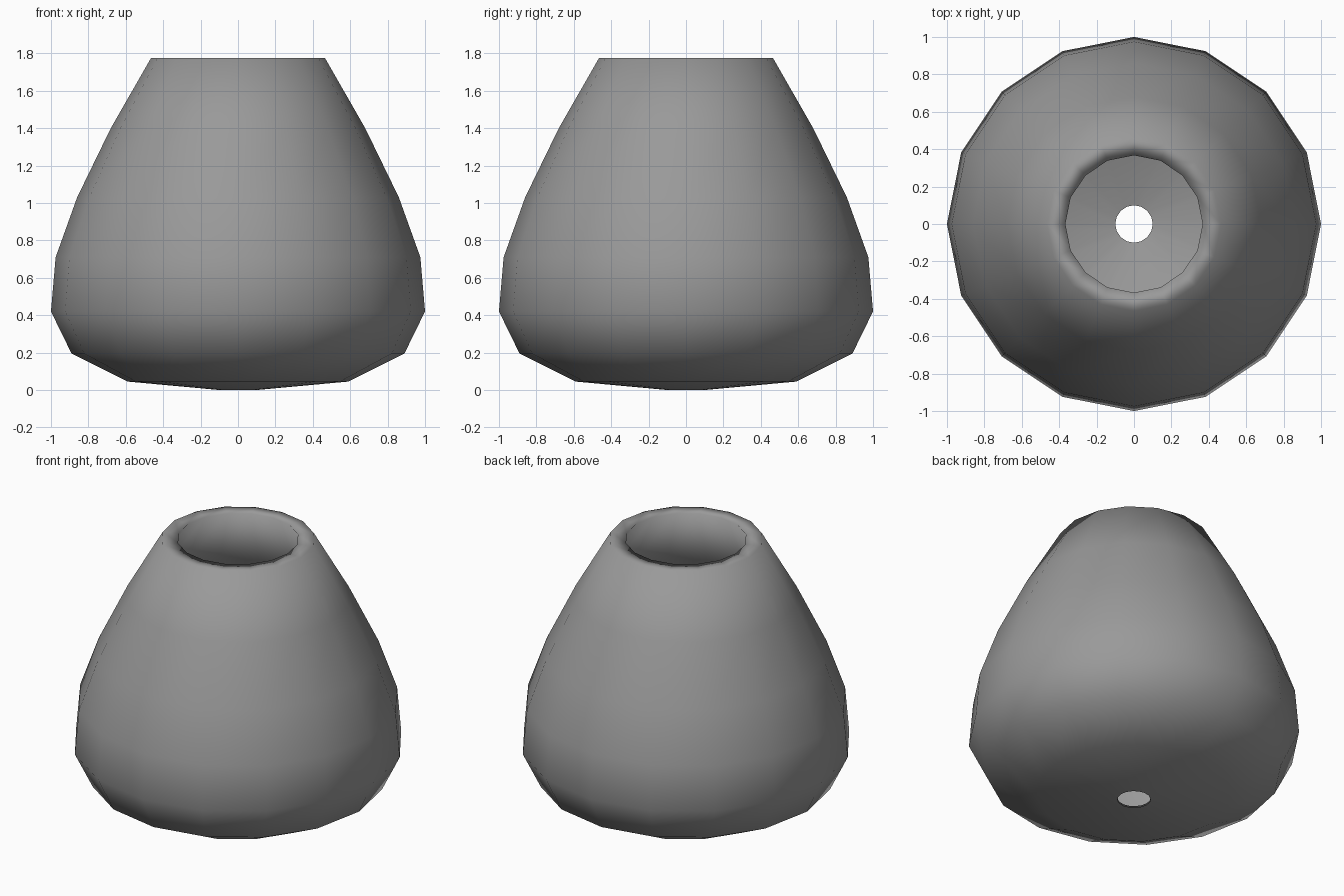
import bpy, bmesh
from math import cos, sin, tau

if "Cube" in bpy.data.objects:
    bpy.data.objects.remove(bpy.data.objects["Cube"])

SIDES = 16

# Wall section (radius, height): outside going up, flat rim, inside going down
outer = [(0.10, 0.0), (0.59, 0.045), (0.89, 0.195), (1.0, 0.42),
         (0.975, 0.71), (0.86, 1.03), (0.68, 1.40), (0.465, 1.775)]
inner = [(0.367, 1.775), (0.60, 1.36), (0.78, 1.0), (0.895, 0.69),
         (0.915, 0.44), (0.83, 0.26), (0.57, 0.12), (0.10, 0.01)]


def lathe(name, profile):
    """Spin a section around z into a smooth-shaded object."""
    bm = bmesh.new()
    rings = [[bm.verts.new((r * cos(tau * i / SIDES), r * sin(tau * i / SIDES), z))
              for i in range(SIDES)] for r, z in profile]
    for a, b in zip(rings, rings[1:]):
        for i in range(SIDES):
            j = (i + 1) % SIDES
            bm.faces.new((a[i], a[j], b[j], b[i])).smooth = True
    mesh = bpy.data.meshes.new(name)
    bm.to_mesh(mesh)
    bm.free()
    obj = bpy.data.objects.new(name, mesh)
    bpy.context.collection.objects.link(obj)
    return obj


# Hollow pot with a drain hole in the base
pot = lathe("pot", outer + inner)

# Dark grey clay
clay = bpy.data.materials.new("dark_grey")
clay.diffuse_color = (0.32, 0.32, 0.32, 1)
clay.use_nodes = True
clay.node_tree.nodes["Principled BSDF"].inputs["Base Color"].default_value = clay.diffuse_color
pot.data.materials.append(clay)
